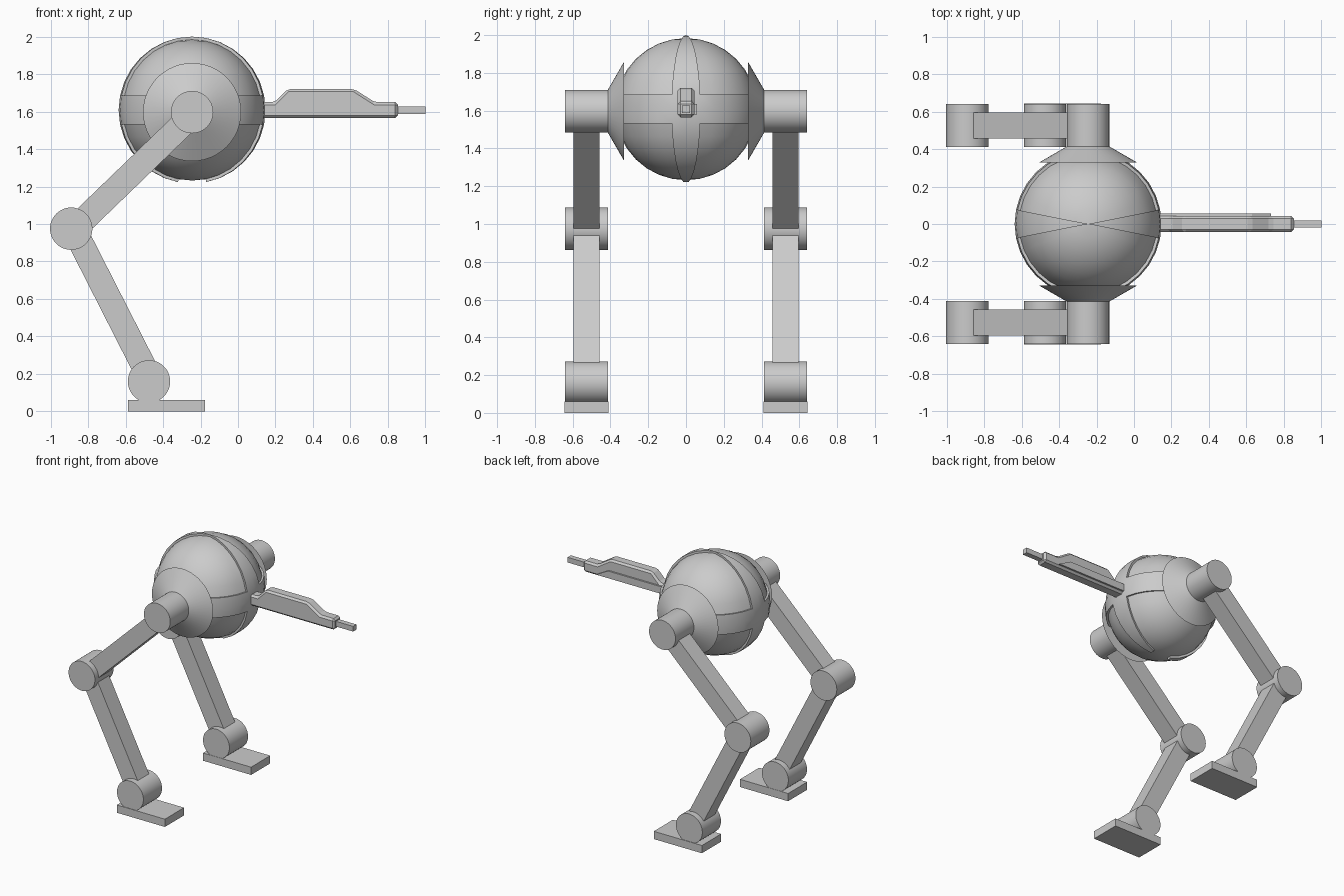
import bpy, bmesh, math
from mathutils import Matrix, Vector

cube = bpy.data.objects.get("Cube")
if cube:
    bpy.data.objects.remove(cube, do_unlink=True)

GREY = (0.6, 0.6, 0.6, 1)
mat = bpy.data.materials.new("plain_grey")
mat.use_nodes = True
mat.diffuse_color = GREY
mat.node_tree.nodes["Principled BSDF"].inputs["Base Color"].default_value = GREY


def finish(name, bm, smooth=False, bevel=0):
    bmesh.ops.recalc_face_normals(bm, faces=bm.faces)
    mesh = bpy.data.meshes.new(name)
    bm.to_mesh(mesh)
    bm.free()
    mesh.materials.append(mat)
    obj = bpy.data.objects.new(name, mesh)
    bpy.context.collection.objects.link(obj)
    if bevel:
        mod = obj.modifiers.new("bevel", "BEVEL")
        mod.width, mod.segments = bevel, 1
    if smooth:
        bpy.ops.object.select_all(action="DESELECT")
        obj.select_set(True)
        bpy.context.view_layer.objects.active = obj
        bpy.ops.object.shade_smooth_by_angle(angle=math.radians(30))
    return obj


def prism(name, profile, y0, y1, bevel=0):
    """Extrude an x-z profile from y0 to y1."""
    bm = bmesh.new()
    face = bm.faces.new([bm.verts.new((x, y0, z)) for x, z in profile])
    side = bmesh.ops.extrude_face_region(bm, geom=[face], use_keep_orig=True)
    moved = [v for v in side["geom"] if isinstance(v, bmesh.types.BMVert)]
    bmesh.ops.translate(bm, verts=moved, vec=(0, y1 - y0, 0))
    return finish(name, bm, bevel=bevel)


def drum(name, centre, inner, outer, side, r_in, r_out):
    """Round part along y; inner and outer are distances from the middle."""
    bm = bmesh.new()
    place = Matrix.Translation((centre[0], side * (inner + outer) / 2, centre[1]))
    turn = Matrix.Rotation(-side * math.pi / 2, 4, "X")
    bmesh.ops.create_cone(bm, cap_ends=True, segments=48, radius1=r_in,
                          radius2=r_out, depth=outer - inner, matrix=place @ turn)
    return finish(name, bm, smooth=True)


def beam(name, a, b, offset, y0, y1, half=0.066):
    """Square bar between two joints, shifted sideways by offset."""
    a, b = Vector(a), Vector(b)
    d = (b - a).normalized()
    n = Vector((-d.y, d.x))
    pts = [a + n * (offset - half), b + n * (offset - half),
           b + n * (offset + half), a + n * (offset + half)]
    return prism(name, pts, y0, y1)


# Spherical body with a raised belt and raised fore-and-aft strips
INNER, OUTER = 0.376, 0.392
bm = bmesh.new()
bmesh.ops.create_uvsphere(bm, u_segments=32, v_segments=16, radius=INNER)
raised = []
for f in bm.faces:
    c = f.calc_center_median()
    lat = math.degrees(math.asin(c.z / c.length))
    lon = math.degrees(math.atan2(abs(c.y), abs(c.x)))
    if abs(lat) < 11 or (lon < 11 and lat > -79):
        raised.append(f)
out = bmesh.ops.extrude_face_region(bm, geom=raised)
for v in out["geom"]:
    if isinstance(v, bmesh.types.BMVert):
        v.co = v.co.normalized() * OUTER
body = finish("body_sphere", bm, smooth=True)
body.location = (-0.245, 0, 1.608)

# Legs: hip, thigh, knee, shin, ankle and foot on each side
HIP, KNEE, ANKLE = (-0.245, 1.597), (-0.89, 0.975), (-0.475, 0.16)
R, IN, OUT = 0.113, 0.412, 0.64
for label, s in (("right", -1), ("left", 1)):
    drum(label + "_hip_cone", HIP, 0.328, IN + 0.002, s, 0.262, R)
    for part, joint in (("hip", HIP), ("knee", KNEE), ("ankle", ANKLE)):
        drum(f"{label}_{part}_joint", joint, IN, OUT, s, R, R)
    beam(label + "_thigh", KNEE, HIP, -0.012, s * 0.457, s * 0.595)
    beam(label + "_shin", KNEE, ANKLE, 0.012, s * 0.457, s * 0.595)
    foot = [(-0.587, 0), (-0.175, 0), (-0.175, 0.06), (-0.587, 0.06)]
    prism(label + "_foot", foot, s * 0.41, s * 0.644)

# Gun: chamfered housing, side rail and square barrel
housing = [(0.08, 1.565), (0.853, 1.565), (0.853, 1.65), (0.73, 1.65),
           (0.62, 1.72), (0.265, 1.72), (0.195, 1.65), (0.08, 1.65)]
prism("gun_housing", housing, -0.044, 0.044, bevel=0.014)
rail = [(0.08, 1.58), (0.73, 1.58), (0.63, 1.635), (0.08, 1.635)]
prism("gun_side_rail", rail, 0.03, 0.057)
barrel = [(0.84, 1.588), (1.0, 1.588), (1.0, 1.628), (0.84, 1.628)]
prism("gun_barrel", barrel, -0.02, 0.02)
